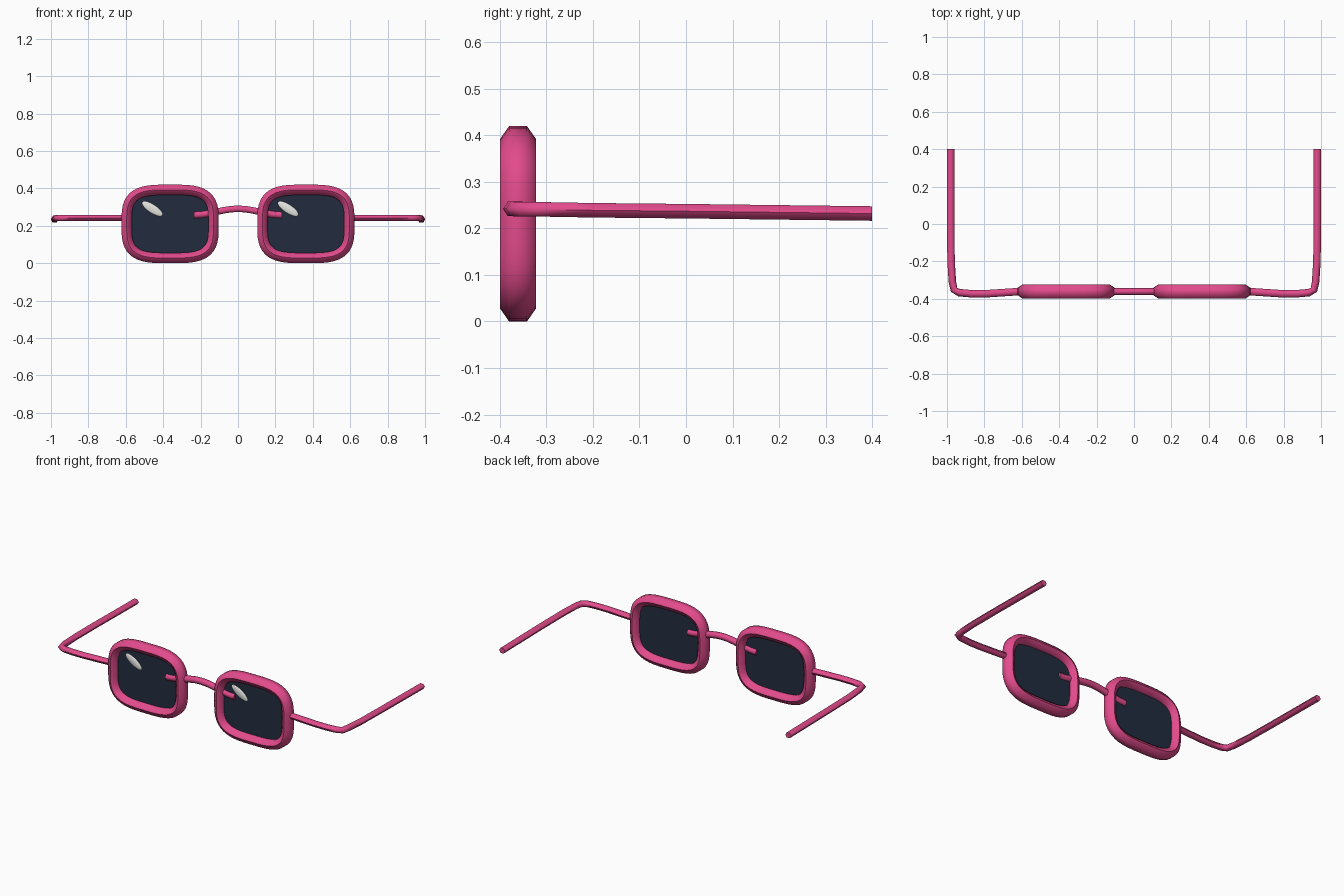
import bpy, bmesh, math
from mathutils import Vector

cube = bpy.data.objects.get("Cube")
if cube:
    bpy.data.objects.remove(cube, do_unlink=True)


def material(name, color, roughness=0.5):
    m = bpy.data.materials.new(name)
    m.use_nodes = True
    m.diffuse_color = color
    bsdf = m.node_tree.nodes["Principled BSDF"]
    bsdf.inputs["Base Color"].default_value = color
    bsdf.inputs["Roughness"].default_value = roughness
    return m


PINK = material("pink frame", (0.76, 0.07, 0.26, 1))
NAVY = material("dark navy lens", (0.016, 0.025, 0.05, 1))
WHITE = material("white glint", (0.88, 0.88, 0.85, 1))

LENS_X, LENS_Z, FRONT_Y = 0.363, 0.21, -0.361
SIDES = (("left", 1), ("right", -1))


def finish(name, bm, mat):
    bmesh.ops.recalc_face_normals(bm, faces=bm.faces)
    mesh = bpy.data.meshes.new(name)
    bm.to_mesh(mesh)
    bm.free()
    mesh.materials.append(mat)
    obj = bpy.data.objects.new(name, mesh)
    bpy.context.collection.objects.link(obj)
    bpy.ops.object.select_all(action='DESELECT')
    obj.select_set(True)
    bpy.context.view_layer.objects.active = obj
    bpy.ops.object.shade_smooth_by_angle(angle=math.radians(65))
    return obj


def sweep(name, path, up, side_r, up_r, phase=0.0, closed=False):
    """Sweep a six-sided section along a path."""
    bm = bmesh.new()
    path = [Vector(p) for p in path]
    up = Vector(up)
    n = len(path)
    rings = []
    for i, p in enumerate(path):
        before = path[i - 1] if closed or i else p
        after = path[(i + 1) % n] if closed or i < n - 1 else p
        side = (after - before).cross(up).normalized()
        angles = [phase + k * math.tau / 6 for k in range(6)]
        rings.append([bm.verts.new(p + side * math.cos(a) * side_r + up * math.sin(a) * up_r)
                      for a in angles])
    for i in range(n if closed else n - 1):
        a, b = rings[i], rings[(i + 1) % n]
        for k in range(6):
            j = (k + 1) % 6
            bm.faces.new((a[k], a[j], b[j], b[k]))
    if not closed:
        bm.faces.new(rings[0])
        bm.faces.new(rings[-1])
    return finish(name, bm, PINK)


def lens_outline(cx, y, count=48, power=3.5):
    """Rounded rectangle along the middle of the rim."""
    def bend(v):
        return math.copysign(abs(v) ** (2 / power), v)
    pts = []
    for i in range(count):
        a = math.tau * (i + 0.5) / count
        pts.append((cx + 0.2325 * bend(math.cos(a)), y, LENS_Z + 0.1825 * bend(math.sin(a))))
    return pts


# Temple arm: hinge, gentle bow, rounded corner, straight run back
ARM = [(0.60, -0.360, 0.242), (0.70, -0.367, 0.242), (0.79, -0.373, 0.242),
       (0.87, -0.373, 0.242), (0.935, -0.367, 0.242), (0.962, -0.352, 0.241),
       (0.971, -0.31, 0.241), (0.978, -0.20, 0.239), (0.98, 0.0, 0.237), (0.98, 0.4, 0.232)]

for label, s in SIDES:
    cx = s * LENS_X

    # Rim
    sweep(label + "_rim", lens_outline(cx, FRONT_Y), (0, 1, 0), 0.032, 0.0385,
          phase=math.pi / 6, closed=True)

    # Lens plate
    bm = bmesh.new()
    face = bm.faces.new([bm.verts.new(p) for p in lens_outline(cx, FRONT_Y - 0.004)])
    new = bmesh.ops.extrude_face_region(bm, geom=[face])["geom"]
    bmesh.ops.translate(bm, vec=(0, 0.008, 0),
                        verts=[v for v in new if isinstance(v, bmesh.types.BMVert)])
    finish(label + "_lens", bm, NAVY)

    # Glint on the lens front
    bm = bmesh.new()
    bmesh.ops.create_uvsphere(bm, u_segments=24, v_segments=12, radius=1)
    glint = finish(label + "_glint", bm, WHITE)
    glint.scale = (0.064, 0.008, 0.023)
    glint.rotation_euler = (0, math.radians(33), 0)
    glint.location = (cx - 0.095, FRONT_Y - 0.004, 0.291)

    # Temple arm
    sweep(label + "_temple", [(s * x, y, z) for x, y, z in ARM], (0, 0, 1), 0.02, 0.018)

# Arched bridge, its ends showing over the lenses
arch = []
for i in range(13):
    t = i / 6 - 1
    arch.append((0.235 * t, FRONT_Y, 0.257 + 0.017 * (1 + math.cos(math.pi * t))))
sweep("bridge", arch, (0, 1, 0), 0.02, 0.019, phase=math.pi / 6)
